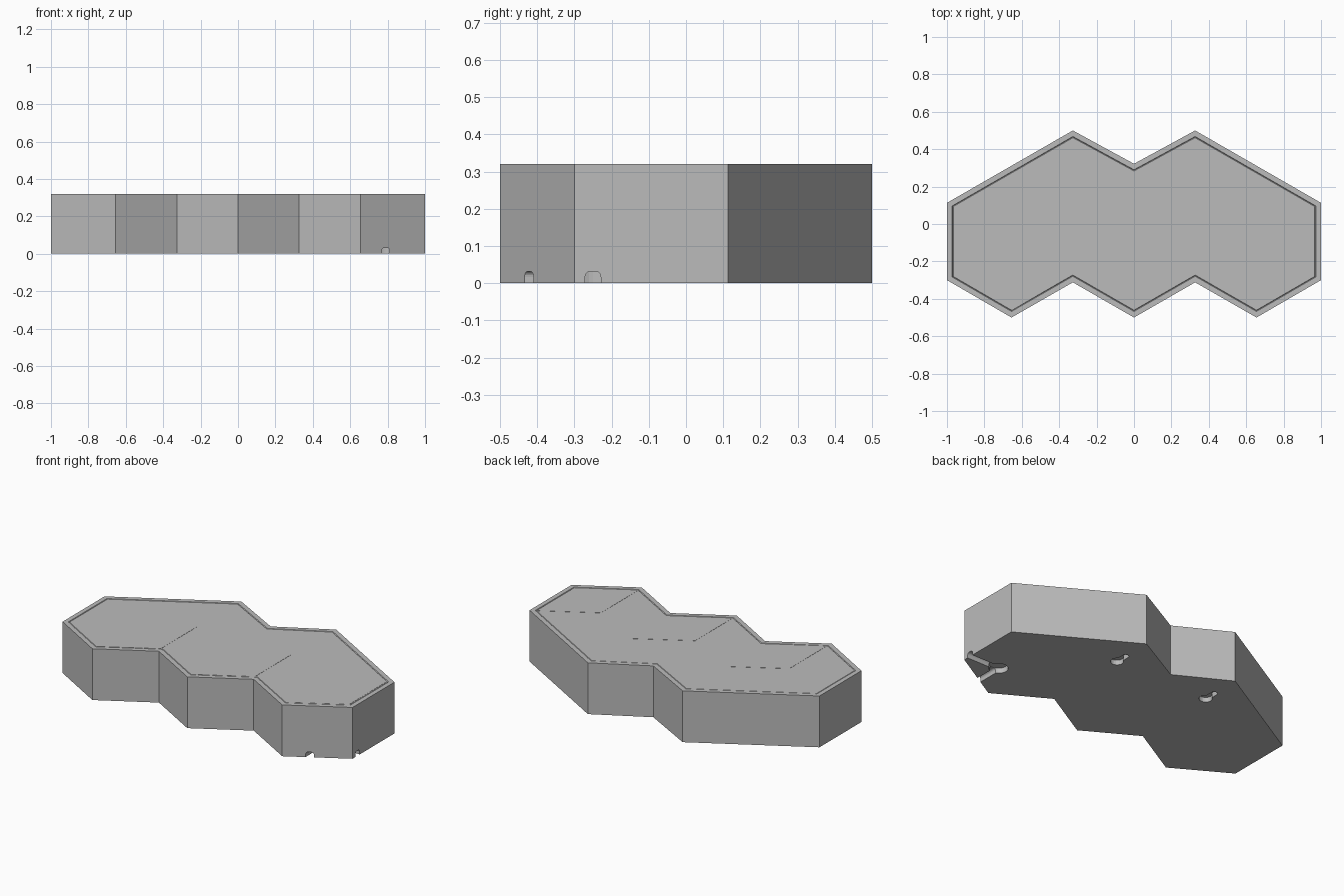
import bpy
import bmesh
from math import pi, cos, sin
from mathutils import Vector

default = bpy.data.objects.get("Cube")
if default:
    bpy.data.objects.remove(default, do_unlink=True)

HEIGHT = 0.32
grey = bpy.data.materials.new("plain_grey")
grey.use_nodes = True
grey.diffuse_color = (0.5, 0.5, 0.5, 1)
grey.node_tree.nodes["Principled BSDF"].inputs["Base Color"].default_value = (0.5, 0.5, 0.5, 1)


def make_object(name, bm):
    bmesh.ops.recalc_face_normals(bm, faces=bm.faces)
    mesh = bpy.data.meshes.new(name)
    bm.to_mesh(mesh)
    bm.free()
    mesh.materials.append(grey)
    obj = bpy.data.objects.new(name, mesh)
    bpy.context.collection.objects.link(obj)
    return obj


def prism(points, direction):
    """Extrude a closed 3D outline; returns the bmesh and its end face."""
    bm = bmesh.new()
    base = bm.faces.new([bm.verts.new(p) for p in points])
    ext = bmesh.ops.extrude_face_region(bm, geom=[base], use_keep_orig=True)["geom"]
    verts = [g for g in ext if isinstance(g, bmesh.types.BMVert)]
    bmesh.ops.translate(bm, verts=verts, vec=direction)
    bmesh.ops.recalc_face_normals(bm, faces=bm.faces)
    return bm, [g for g in ext if isinstance(g, bmesh.types.BMFace)][0]


def arc(cx, cy, r, start, end, steps):
    return [(cx + r * cos(start + (end - start) * i / steps),
             cy + r * sin(start + (end - start) * i / steps)) for i in range(steps + 1)]


# Main body: three joined hexagonal cells
outline = [(-1, -0.3), (-0.655, -0.5), (-0.327, -0.312), (0, -0.5), (0.327, -0.312),
           (0.655, -0.5), (1, -0.3), (1, 0.113), (0.327, 0.5), (0, 0.322),
           (-0.327, 0.5), (-1, 0.113)]
bm, top = prism([(x, y, 0) for x, y in outline], (0, 0, HEIGHT))

# Hairline groove just inside the rim, with the field barely recessed
for width, drop in ((0.028, 0), (0.003, 0.004), (0.003, -0.003)):
    bmesh.ops.inset_region(bm, faces=[top], thickness=width, use_even_offset=True)
    for v in top.verts:
        v.co.z -= drop
body = make_object("body", bm)


def carve(points, direction):
    """Cut a prism out of the body."""
    cutter = make_object("cutter", prism(points, direction)[0])
    cutter.hide_render = True
    mod = body.modifiers.new("carve", 'BOOLEAN')
    mod.operation = 'DIFFERENCE'
    mod.solver = 'EXACT'
    mod.object = cutter
    bpy.context.view_layer.objects.active = body
    bpy.ops.object.modifier_apply(modifier=mod.name)
    bpy.data.objects.remove(cutter, do_unlink=True)


# Two keyhole hanging slots in the underside
for x in (-0.327, 0.327):
    keyhole = arc(x, 0.24, 0.038, pi * 0.67, pi * 2.33, 20) + arc(x, 0.315, 0.019, 0, pi, 10)
    carve([(px, py, -0.02) for px, py in keyhole], (0, 0, 0.05))

# Cable pocket and its two arched channels to the outside
px, py = 0.79, -0.25
carve([(x, y, -0.02) for x, y in arc(px, py, 0.055, 0, pi * 1.94, 31)], (0, 0, 0.053))
arch = [(0.021, -0.02)] + arc(0.006, 0.017, 0.015, 0, pi / 2, 5) \
    + arc(-0.006, 0.017, 0.015, pi / 2, pi, 5) + [(-0.021, -0.02)]
carve([(px, py + u, z) for u, z in arch], (0.3, 0, 0))
carve([(px + u, py, z) for u, z in arch], (0, -0.3, 0))

# Flush diamond panels, one in each cell
for name, cx in (("right", -0.65), ("middle", 0), ("left", 0.65)):
    diamond = [(0, -0.46), (0.311, -0.278), (0.311, 0.093), (0, -0.09)]
    bm, _ = prism([(cx + x, y, HEIGHT - 0.0025) for x, y in diamond], Vector((0, 0, 0.0025)))
    make_object(name + "_diamond_panel", bm)
